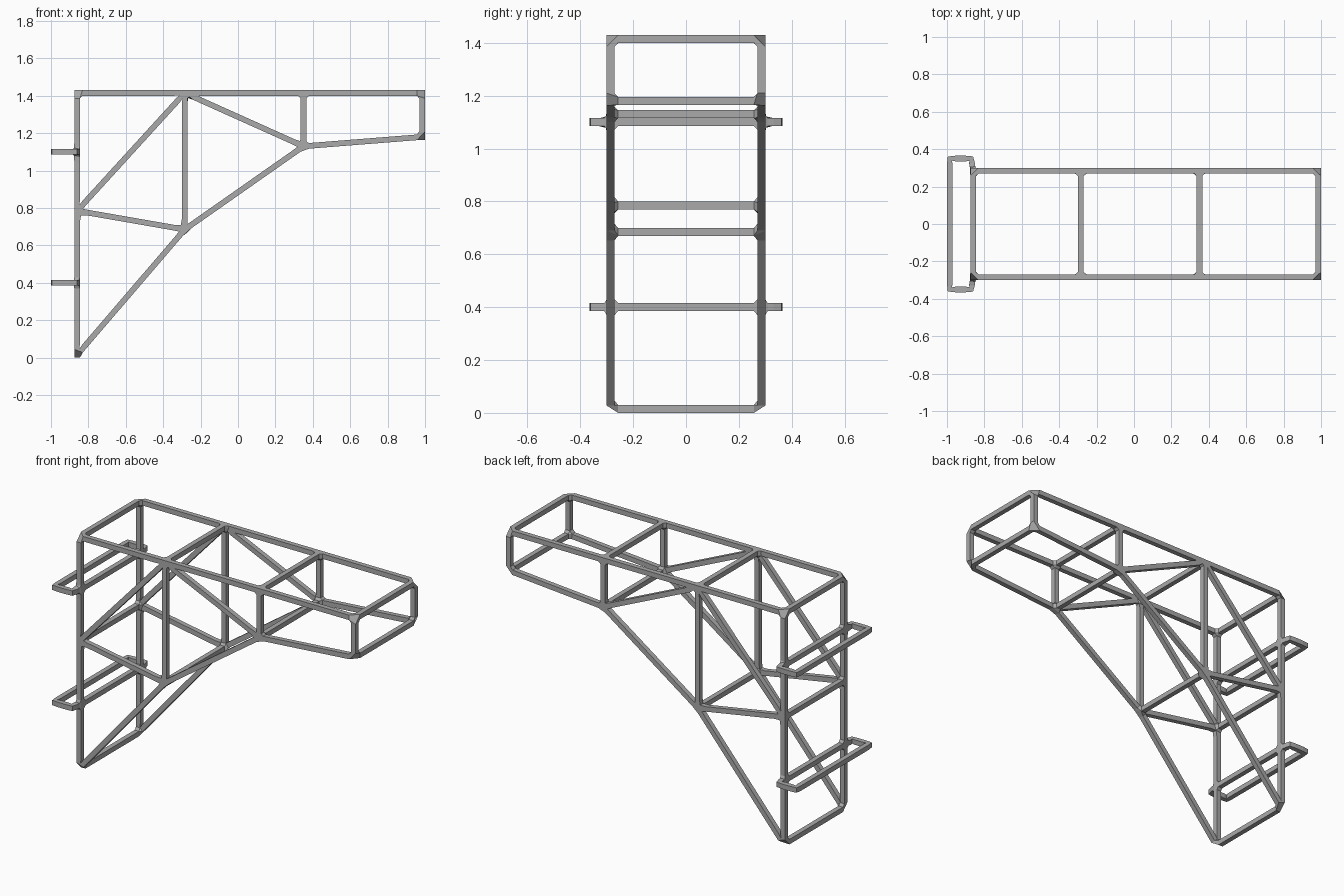
import bpy
import bmesh

cube = bpy.data.objects.get("Cube")
if cube:
    bpy.data.objects.remove(cube, do_unlink=True)

# Plain grey metal
metal = bpy.data.materials.new("grey_metal")
metal.use_nodes = True
GREY = (0.4, 0.4, 0.4, 1)
metal.diffuse_color = GREY
metal.node_tree.nodes["Principled BSDF"].inputs["Base Color"].default_value = GREY

# Truss joints in the side plane (x, z)
HALF = 0.285
BACK = -0.86
joints = {
    "foot": (BACK, 0.015), "low_hook": (BACK, 0.4), "mid": (BACK, 0.785),
    "high_hook": (BACK, 1.1), "top": (BACK, 1.415),
    "top_a": (-0.285, 1.415), "top_b": (0.35, 1.415), "tip": (0.985, 1.415),
    "tip_low": (0.985, 1.18), "low_b": (0.35, 1.13), "low_a": (-0.285, 0.685),
}
# Chains of beams on each side
chains = [
    "foot low_hook mid high_hook top top_a top_b tip tip_low low_b low_a foot",
    "low_a mid top_a low_a", "top_a low_b top_b",
]

bm = bmesh.new()
sides = []
for s in (-1, 1):
    verts = {n: bm.verts.new((x, s * HALF, z)) for n, (x, z) in joints.items()}
    for chain in chains:
        names = chain.split()
        for a, b in zip(names, names[1:]):
            bm.edges.new((verts[a], verts[b]))
    sides.append(verts)

# Cross bars between the sides
for n in joints:
    bm.edges.new((sides[0][n], sides[1][n]))

# Mounting loops behind the uprights
for n in ("low_hook", "high_hook"):
    ends = []
    for s, verts in zip((-1, 1), sides):
        z = joints[n][1]
        elbow = bm.verts.new((BACK - 0.01, s * 0.35, z))
        end = bm.verts.new((-0.985, s * 0.35, z))
        bm.edges.new((verts[n], elbow))
        bm.edges.new((elbow, end))
        ends.append(end)
    bm.edges.new(ends)

mesh = bpy.data.meshes.new("truss_frame")
bm.to_mesh(mesh)
bm.free()
frame = bpy.data.objects.new("truss_frame", mesh)
bpy.context.collection.objects.link(frame)
mesh.materials.append(metal)

# Square bars skinned around the skeleton
skin = frame.modifiers.new("bars", "SKIN")
skin.use_smooth_shade = False
if not mesh.skin_vertices:
    bpy.context.view_layer.objects.active = frame
    frame.select_set(True)
    bpy.ops.mesh.customdata_skin_add()
for v in mesh.skin_vertices[0].data:
    v.radius = (0.015, 0.015)
mesh.skin_vertices[0].data[0].use_root = True
